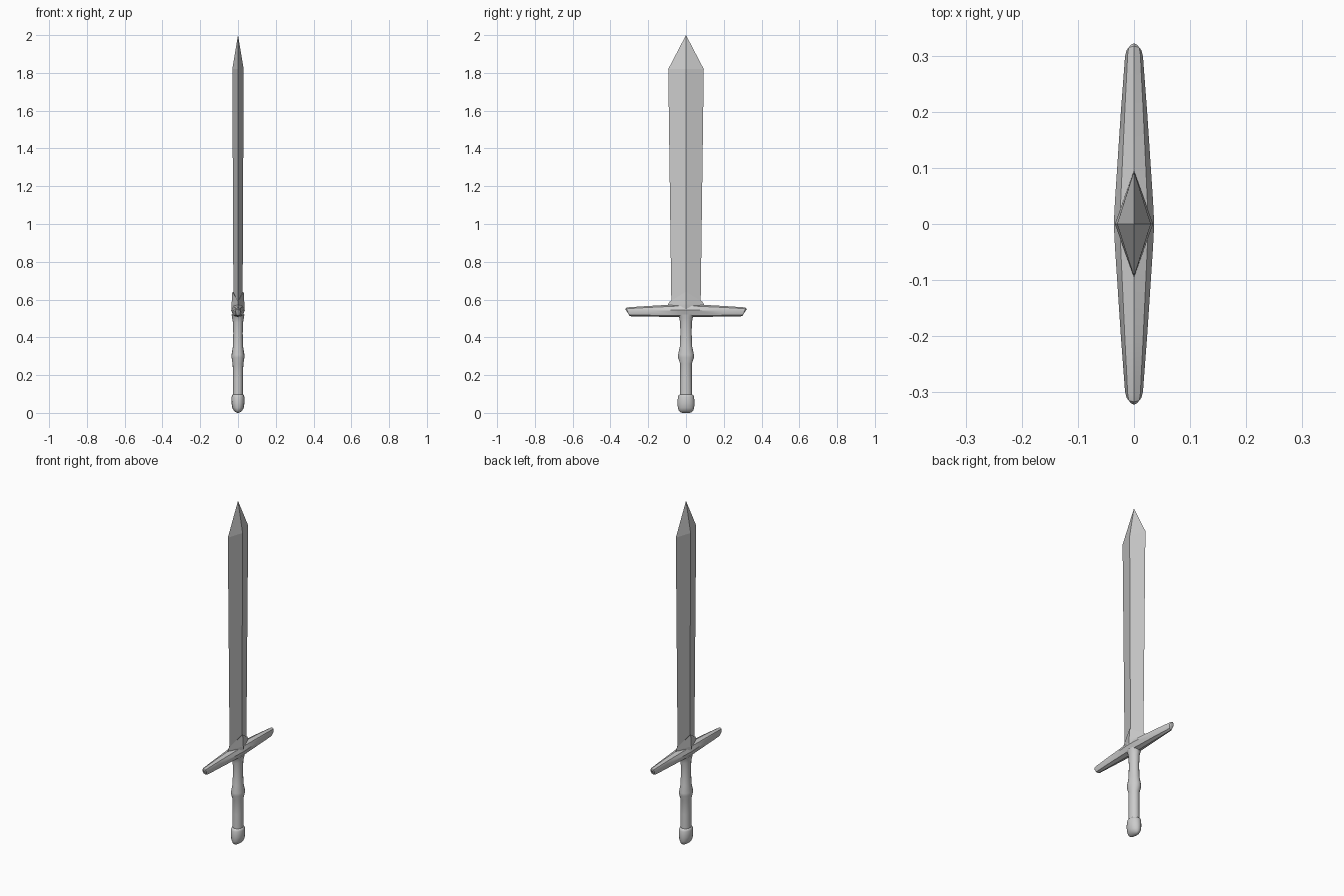
import bpy, bmesh, math

if "Cube" in bpy.data.objects:
    bpy.data.objects.remove(bpy.data.objects["Cube"])


def loft(name, rings, smooth=None):
    """Skin a list of equal-length vertex rings, closing both ends."""
    bm = bmesh.new()
    rows = [[bm.verts.new(p) for p in r] for r in rings]
    n = len(rows[0])
    for a, b in zip(rows, rows[1:]):
        for i in range(n):
            j = (i + 1) % n
            bm.faces.new((a[i], a[j], b[j], b[i]))
    bm.faces.new(rows[0][::-1])
    bm.faces.new(rows[-1])
    bmesh.ops.remove_doubles(bm, verts=bm.verts, dist=1e-5)
    bmesh.ops.recalc_face_normals(bm, faces=bm.faces)
    mesh = bpy.data.meshes.new(name)
    bm.to_mesh(mesh)
    bm.free()
    ob = bpy.data.objects.new(name, mesh)
    bpy.context.collection.objects.link(ob)
    if smooth:
        bpy.ops.object.select_all(action='DESELECT')
        ob.select_set(True)
        bpy.context.view_layer.objects.active = ob
        bpy.ops.object.shade_smooth_by_angle(angle=math.radians(smooth))
    return ob


def ellipse(rx, ry, z, n=16):
    return [(rx * math.cos(2 * math.pi * i / n), ry * math.sin(2 * math.pi * i / n), z)
            for i in range(n)]


def diamond(rx, ry, z, rise=0):
    return [(rx, 0, z + rise), (0, ry, z), (-rx, 0, z + rise), (0, -ry, z)]


# Blade: diamond section, widening slightly towards the point
loft("blade", [diamond(0.024, 0.077, 0.54), diamond(0.03, 0.094, 1.82),
               diamond(0.0, 0.0, 2.0)])

# Collar at the blade root, peaked on the flat sides
loft("blade_collar", [diamond(0.034, 0.095, 0.545), diamond(0.034, 0.095, 0.575),
                      diamond(0.03, 0.085, 0.59, 0.052),
                      diamond(0.024, 0.076, 0.588, 0.05)])


# Crossguard: eight-sided section tapering to rounded, slanted ends
def guard_ring(y, w, top, bottom):
    mid, h = (top + bottom) / 2, (top - bottom) / 2
    section = [(0, 1), (0.7, 0.72), (1, 0.1), (0.7, -0.75),
               (0, -1), (-0.7, -0.75), (-1, 0.1), (-0.7, 0.72)]
    side = (y > 0) - (y < 0)
    slant = 0.018 * (abs(y) / 0.32) ** 4
    return [(w * u, y - side * slant * (1 - v) / 2, mid + h * v) for u, v in section]


half = [(0.04, 0.034, 0.575, 0.507), (0.2, 0.0235, 0.566, 0.51),
        (0.305, 0.016, 0.559, 0.511), (0.317, 0.0135, 0.556, 0.515),
        (0.322, 0.008, 0.549, 0.523)]
stations = [(-y, w, t, b) for y, w, t, b in reversed(half)]
stations += [(0, 0.036, 0.576, 0.505)] + half
loft("crossguard", [guard_ring(*s) for s in stations], 35)

# Grip with a swelling ring halfway
grip = [(0.027, 0.032, 0.08), (0.027, 0.031, 0.18), (0.028, 0.031, 0.26),
        (0.034, 0.042, 0.292), (0.034, 0.042, 0.308), (0.027, 0.033, 0.35),
        (0.025, 0.030, 0.42), (0.027, 0.031, 0.48), (0.031, 0.036, 0.503),
        (0.034, 0.045, 0.52)]
loft("grip", [ellipse(*g) for g in grip], 40)

# Pommel: rounded cap
pommel = [(0.012, 0.03, 0.004), (0.022, 0.038, 0.011), (0.030, 0.043, 0.026),
          (0.034, 0.045, 0.05), (0.034, 0.043, 0.085), (0.031, 0.039, 0.094),
          (0.026, 0.032, 0.098)]
loft("pommel", [ellipse(*p) for p in [(0.004, 0.02, 0.0)] + pommel], 40)
